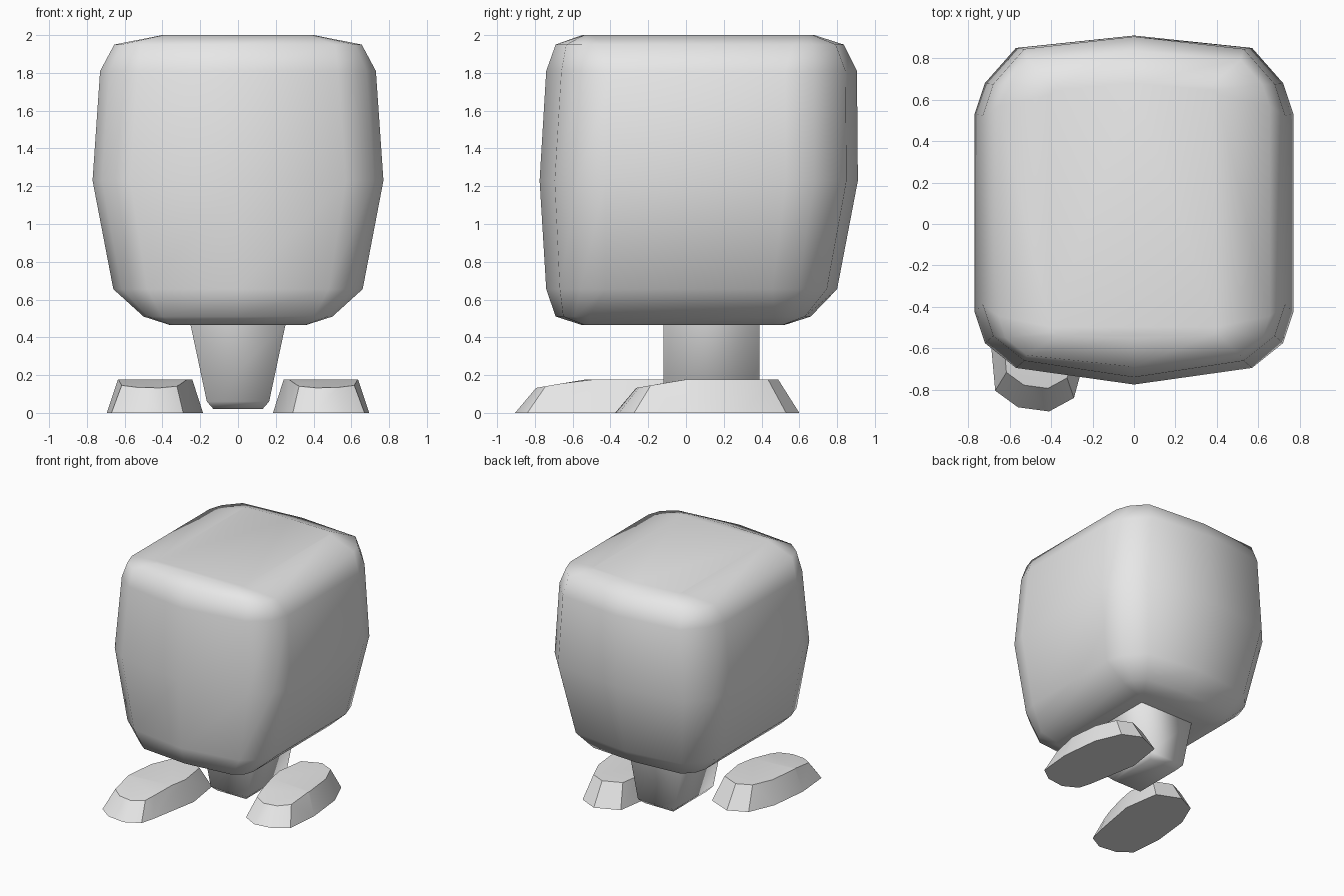
import bpy, bmesh, math

cube = bpy.data.objects.get("Cube")
if cube:
    bpy.data.objects.remove(cube, do_unlink=True)

grey = bpy.data.materials.new("plain grey")
grey.use_nodes = True
grey.diffuse_color = (0.8, 0.8, 0.8, 1)
grey.node_tree.nodes["Principled BSDF"].inputs["Base Color"].default_value = (0.8, 0.8, 0.8, 1)


def loft(bm, rings):
    """Skin a stack of equal-length rings and cap both ends."""
    loops = [[bm.verts.new(p) for p in ring] for ring in rings]
    n = len(loops[0])
    for low, high in zip(loops, loops[1:]):
        for i in range(n):
            j = (i + 1) % n
            bm.faces.new((low[i], low[j], high[j], high[i]))
    bm.faces.new(loops[0][::-1])
    bm.faces.new(loops[-1])


def finish(name, bm, angle=None):
    bmesh.ops.recalc_face_normals(bm, faces=bm.faces)
    mesh = bpy.data.meshes.new(name)
    bm.to_mesh(mesh)
    bm.free()
    mesh.materials.append(grey)
    obj = bpy.data.objects.new(name, mesh)
    bpy.context.collection.objects.link(obj)
    bpy.ops.object.select_all(action='DESELECT')
    obj.select_set(True)
    bpy.context.view_layer.objects.active = obj
    if angle is None:
        bpy.ops.object.shade_smooth()
    else:
        bpy.ops.object.shade_smooth_by_angle(angle=math.radians(angle))
    return obj


# Head: rounded block; half plan outline at its widest level
half = [(0, -0.77), (0.57, -0.69), (0.72, -0.57), (0.77, -0.42),
        (0.77, 0.53), (0.72, 0.68), (0.57, 0.85), (0, 0.91)]
outline = half + [(-x, y) for x, y in half[-2:0:-1]]

# height, half width, front y, back y, corner roundness
levels = [(0.465, 0.36, -0.55, 0.52, 0.15), (0.51, 0.50, -0.69, 0.66, 0.5),
          (0.655, 0.66, -0.74, 0.80, 0.9), (1.23, 0.77, -0.775, 0.91, 1.0),
          (1.81, 0.73, -0.74, 0.905, 1.0), (1.95, 0.655, -0.69, 0.835, 0.7),
          (2.0, 0.40, -0.55, 0.68, 0.15)]


def head_ring(z, w, front, back, k):
    ring = []
    for x, y in outline:
        px = math.copysign(w - (0.77 - abs(x)) * k, x) if x else 0
        py = back - (0.91 - y) * k if y > 0 else front + (y + 0.77) * k
        ring.append((px, py, z))
    return ring


bm = bmesh.new()
loft(bm, [head_ring(*level) for level in levels])
finish("head", bm)


# Body: tapered block with a small bevel at its base
def box_ring(z, w, y0, y1):
    return [(-w, y0, z), (w, y0, z), (w, y1, z), (-w, y1, z)]


bm = bmesh.new()
loft(bm, [box_ring(0.02, 0.13, -0.08, 0.35), box_ring(0.06, 0.165, -0.12, 0.39),
          box_ring(0.47, 0.252, -0.12, 0.39), box_ring(0.52, 0.26, -0.12, 0.39)])
finish("body", bm)

# Feet: sloped-sided soles, flat on top and dropping toward the toe
sole = [(0.67, -0.275), (0.695, 0.0), (0.66, 0.32), (0.57, 0.53), (0.42, 0.60),
        (0.23, 0.52), (0.185, 0.22), (0.26, -0.20), (0.29, -0.31), (0.41, -0.375),
        (0.56, -0.355)]


def foot(name, side, shift):
    bm = bmesh.new()
    top = [(0.435 + (x - 0.435) * 0.77, 0.11 + (y - 0.11) * 0.77, 0.178) for x, y in sole]
    loft(bm, [[(x, y, 0.0) for x, y in sole], top])
    # crease across the top where the toe slope begins
    cap = [f for f in bm.faces if all(v.co.z > 0.1 for v in f.verts)]
    geom = cap + [e for f in cap for e in f.edges] + [v for f in cap for v in f.verts]
    bmesh.ops.bisect_plane(bm, geom=geom, plane_co=(0.435, 0.03, 0), plane_no=(0.12, 1, 0))
    for v in bm.verts:
        if v.co.z > 0.1 and v.co.y < 0.0:
            v.co.z -= 0.045 * -v.co.y / 0.26
        v.co.x *= side
        v.co.y += shift
    return finish(name, bm, 30)


foot("left_foot", 1, 0.0)
foot("right_foot", -1, -0.53)
